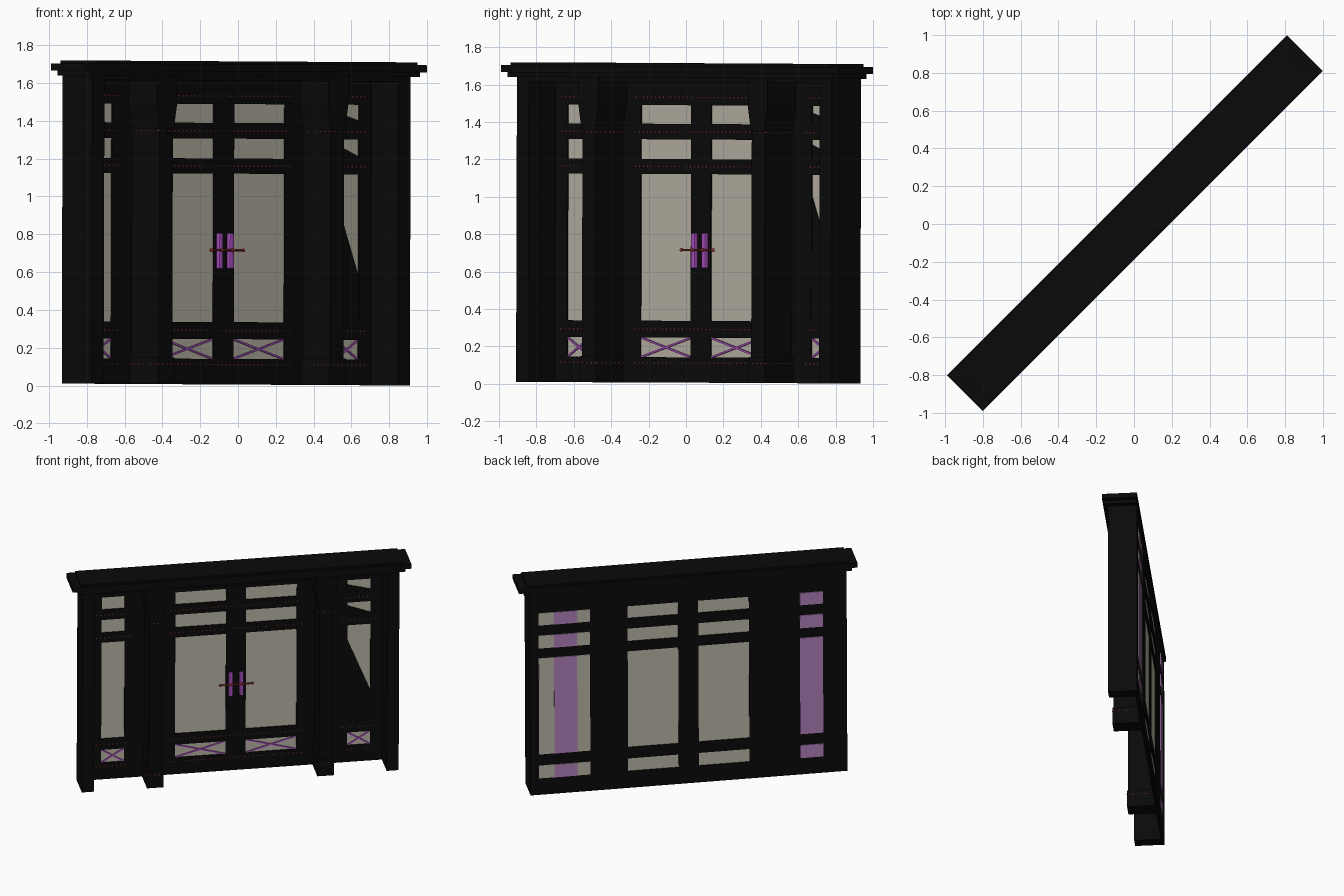
import bpy, bmesh, math
from mathutils import Matrix, Vector

old = bpy.data.objects.get("Cube")
if old:
    bpy.data.objects.remove(old)

# The whole wall is turned by 45 degrees and leans very slightly sideways
PLACE = (Matrix.Translation((0, 0, 0.006)) @ Matrix.Rotation(math.radians(45), 4, 'Z')
         @ Matrix.Rotation(0.004, 4, 'Y'))


def material(name, rgb):
    m = bpy.data.materials.new(name)
    m.use_nodes = True
    col = (*rgb, 1)
    m.diffuse_color = col
    m.node_tree.nodes["Principled BSDF"].inputs["Base Color"].default_value = col
    return m


BLACK = material("black timber", (0.003, 0.003, 0.003))
GLASS = material("warm grey glass", (0.50, 0.47, 0.39))
MAUVE = material("mauve panel", (0.44, 0.22, 0.50))
PURPLE = material("purple metal", (0.40, 0.08, 0.52))
RED = material("red metal", (0.32, 0.04, 0.03))


def finish(name, bm, mat):
    bmesh.ops.recalc_face_normals(bm, faces=bm.faces)
    me = bpy.data.meshes.new(name)
    bm.to_mesh(me)
    bm.free()
    me.materials.append(mat)
    ob = bpy.data.objects.new(name, me)
    bpy.context.collection.objects.link(ob)
    ob.matrix_world = PLACE
    return ob


# Box spans: u along the wall, v depth (front positive), z up
def add_box(bm, u, v, z, turn=0.0):
    size = Vector((u[1] - u[0], v[1] - v[0], z[1] - z[0], 1))
    mid = Vector((u[0] + u[1], -v[0] - v[1], z[0] + z[1])) / 2
    m = Matrix.Translation(mid) @ Matrix.Rotation(turn, 4, 'Y') @ Matrix.Diagonal(size)
    bmesh.ops.create_cube(bm, size=1, matrix=m)


def boxes(name, mat, spans):
    bm = bmesh.new()
    for s in spans:
        add_box(bm, *s)
    return finish(name, bm, mat)


def prism(bm, outline, v):
    lo = [bm.verts.new((u, -v[0], z)) for u, z in outline]
    face = bm.faces.new(lo)
    out = bmesh.ops.extrude_face_region(bm, geom=[face])
    moved = [g for g in out["geom"] if isinstance(g, bmesh.types.BMVert)]
    bmesh.ops.translate(bm, verts=moved, vec=(0, v[0] - v[1], 0))


def mirrored(a, b):
    return [(a, b), (-b, -a)]


END, TOP = 1.19, 1.64
BACK, FACE = -0.128, -0.108
DOOR, SIDE = (0.075, 0.456), (0.837, 1.01)
ROWS = [(0.135, 0.24), (0.33, 1.115), (1.195, 1.30), (1.383, 1.483)]
OPENINGS = mirrored(*DOOR) + mirrored(*SIDE)

# Thin back wall: full stiles, with rails across every opening
stiles = mirrored(SIDE[1], END) + mirrored(DOOR[1], SIDE[0]) + [(-DOOR[0], DOOR[0])]
boxes("wall_stiles", BLACK, [(u, (BACK, FACE), (0, TOP)) for u in stiles])
edges = [0] + [z for row in ROWS for z in row] + [TOP]
rails = list(zip(edges[::2], edges[1::2]))
boxes("wall_rails", BLACK, [(u, (BACK, FACE), z) for u in OPENINGS for z in rails])

# Glazing, including the wider sheet fixed behind one side light
boxes("window_glass", GLASS, [(u, (-0.120, -0.116), z) for u in OPENINGS for z in ROWS])
boxes("rear_side_glass", GLASS, [((0.74, 1.125), (-0.131, BACK), z) for z in ROWS])
boxes("rear_side_panels", MAUVE,
      [(u, (-0.134, -0.130 if u[0] > 0 else -0.122), z)
       for u in mirrored(*SIDE) for z in ROWS])

# Slanted dark covers in the right side light
bm = bmesh.new()
for (low, _), left, right in zip(ROWS[1:], (1.0, 1.275, 1.445), (0.58, 1.21, 1.40)):
    prism(bm, [(SIDE[0], low), (SIDE[1], low), (SIDE[1], right), (SIDE[0], left)],
          (-0.115, -0.111))
finish("side_light_covers", bm, BLACK)

# End posts and stepped pillars
boxes("end_posts", BLACK, [(u, (-0.125, 0.095), (0, TOP)) for u in mirrored(1.10, END)])
bm = bmesh.new()
for u in mirrored(0.59, 0.69):
    add_box(bm, u, (-0.12, 0.098), (0, TOP))
    add_box(bm, (u[0] - 0.012, u[1] + 0.012), (-0.12, 0.104), (0, 0.14))
    a, b = u
    prism(bm, [(a, 1.345), (b, 1.345), (b + 0.025, 1.48), (b + 0.025, TOP),
               (a - 0.025, TOP), (a - 0.025, 1.48)], (-0.12, 0.104))
finish("pillars", bm, BLACK)

# Cornice in three steps above a shallow beam
boxes("cornice", BLACK, [
    ((-END, END), (-0.125, 0.095), (1.605, 1.635)),
    ((-1.23, 1.23), (-0.128, 0.126), (1.63, 1.66)),
    ((-1.272, 1.272), (-0.134, 0.134), (1.655, 1.693)),
    ((-1.21, 1.21), (-0.125, 0.125), (1.69, 1.708))])

# Crossed bars over the low panes
bm = bmesh.new()
low, high = ROWS[0]
for a, b in OPENINGS:
    mid, zc = (a + b) / 2, (low + high) / 2
    half = math.hypot(b - a, high - low) / 2 - 0.006
    lean = math.atan2(high - low, b - a)
    for turn in (lean, -lean):
        add_box(bm, (mid - half, mid + half), (-0.116, -0.108), (zc - 0.005, zc + 0.005), turn)
finish("crossed_bars", bm, PURPLE)

# Rivet rows along the rails and around the pillars
RIVET = 0.0035
LINES = [0.105, 0.285, 1.155, 1.34, 1.525]
bm = bmesh.new()


def rivet(u, v, z):
    add_box(bm, (u - RIVET, u + RIVET), (v - RIVET, v + RIVET), (z - RIVET, z + RIVET))


def steps(a, b, gap=0.03):
    n = round((b - a) / gap)
    return [a + (b - a) * i / n for i in range(n + 1)]


for z in LINES:
    for span in [(-0.49, 0.49)] + mirrored(0.80, 1.05):
        for u in steps(*span):
            rivet(u, FACE, z)
for z in (LINES[0], LINES[3]):
    out = 0.012 if z < 1 else 0
    for a, b in mirrored(0.59 - out, 0.69 + out):
        for u in steps(a, b):
            rivet(u, 0.104 if out else 0.098, z)
        for v in steps(-0.10, 0.09):
            rivet(a, v, z)
            rivet(b, v, z)
finish("rivets", bm, RED)

# Pull handles with rounded edges
handles = boxes("door_handles", PURPLE,
                [(u, (-0.115, -0.085), (0.61, 0.80)) for u in mirrored(0.024, 0.056)])
bev = handles.modifiers.new("rounded", 'BEVEL')
bev.width, bev.segments = 0.008, 2

# Locking rod with knobs
bm = bmesh.new()
along = Matrix.Translation((0, 0.082, 0.71)) @ Matrix.Rotation(math.pi / 2, 4, 'Y')
bmesh.ops.create_cone(bm, cap_ends=True, segments=10, radius1=0.006, radius2=0.006,
                      depth=0.24, matrix=along)
for u in (-0.12, -0.04, 0.04, 0.12):
    bmesh.ops.create_uvsphere(bm, u_segments=10, v_segments=6, radius=0.010,
                              matrix=Matrix.Translation((u, 0.082, 0.71)))
finish("locking_rod", bm, RED)
